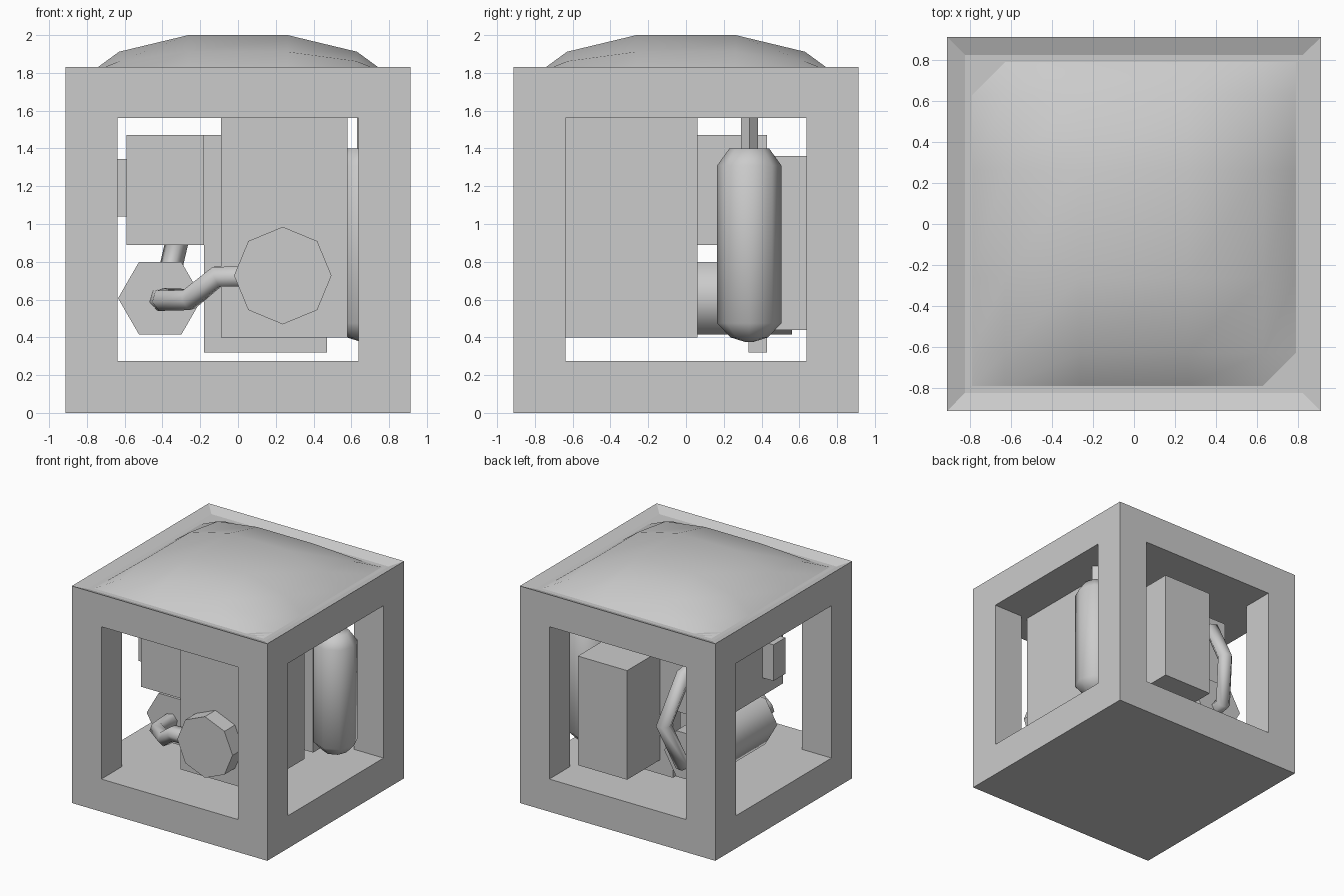
import bpy, bmesh, math
from mathutils import Matrix, Vector

if "Cube" in bpy.data.objects:
    bpy.data.objects.remove(bpy.data.objects["Cube"])


def finish(name, bm, smooth=None):
    bmesh.ops.recalc_face_normals(bm, faces=bm.faces)
    mesh = bpy.data.meshes.new(name)
    bm.to_mesh(mesh)
    bm.free()
    ob = bpy.data.objects.new(name, mesh)
    bpy.context.collection.objects.link(ob)
    bpy.ops.object.select_all(action='DESELECT')
    bpy.context.view_layer.objects.active = ob
    ob.select_set(True)
    if smooth:
        bpy.ops.object.shade_smooth_by_angle(angle=math.radians(smooth))
    return ob


def box_bm(lo, hi):
    bm = bmesh.new()
    bmesh.ops.create_cube(bm, size=1)
    lo, hi = Vector(lo), Vector(hi)
    for v in bm.verts:
        v.co = [(lo[i] + hi[i]) / 2 + v.co[i] * (hi[i] - lo[i]) for i in range(3)]
    return bm


def box(name, lo, hi):
    return finish(name, box_bm(lo, hi))


def lathe(name, profile, sides, loc, axis='Z', turn=0, smooth=None):
    """Closed turned solid from (radius, height) pairs."""
    bm = bmesh.new()
    rings = []
    for r, h in profile:
        ring = []
        for i in range(sides):
            a = turn + 2 * math.pi * i / sides
            ring.append(bm.verts.new((r * math.cos(a), r * math.sin(a), h)))
        rings.append(ring)
    for a, b in zip(rings, rings[1:]):
        for i in range(sides):
            j = (i + 1) % sides
            bm.faces.new((a[i], a[j], b[j], b[i]))
    bm.faces.new(rings[0])
    bm.faces.new(rings[-1])
    if axis == 'Y':
        bm.transform(Matrix.Rotation(-math.pi / 2, 4, 'X'))
    bm.transform(Matrix.Translation(loc))
    return finish(name, bm, smooth)


def pipe(name, points, radius):
    cu = bpy.data.curves.new(name, 'CURVE')
    cu.dimensions = '3D'
    cu.bevel_depth = radius
    cu.bevel_resolution = 1
    cu.use_fill_caps = True
    sp = cu.splines.new('POLY')
    sp.points.add(len(points) - 1)
    for p, co in zip(sp.points, points):
        p.co = (*co, 1)
    ob = bpy.data.objects.new(name, cu)
    bpy.context.collection.objects.link(ob)
    bpy.ops.object.select_all(action='DESELECT')
    bpy.context.view_layer.objects.active = ob
    ob.select_set(True)
    bpy.ops.object.convert(target='MESH')


# Outer frame: cube with a sunken bevelled top and two tunnels cut through it
W, H, IN = 0.912, 1.83, 0.637
bm = box_bm((-W, -W, 0), (W, W, H))
top = max(bm.faces, key=lambda f: f.calc_center_median().z)
bmesh.ops.inset_region(bm, faces=[top], thickness=0.122, depth=0)
for v in top.verts:
    v.co.z = 1.795
frame = finish("outer_frame", bm)
cutters = [box("cutter_x", (-2, -IN, 0.275), (2, IN, 1.56)),
           box("cutter_y", (-IN, -2, 0.275), (IN, 2, 1.56))]
for c in cutters:
    c.hide_render = True
    mod = frame.modifiers.new("opening", 'BOOLEAN')
    mod.operation, mod.solver, mod.object = 'DIFFERENCE', 'EXACT', c
bpy.ops.object.select_all(action='DESELECT')
bpy.context.view_layer.objects.active = frame
frame.select_set(True)
bpy.ops.object.convert(target='MESH')
for c in cutters:
    bpy.data.objects.remove(c)

# Bulged roof panel
steps = [(-0.79, 0), (-0.63, 0.57), (-0.263, 1), (0.263, 1), (0.63, 0.57), (0.79, 0)]
bm = bmesh.new()
grid = [[bm.verts.new((x, y, 1.795 + 0.205 * p * q)) for x, p in steps] for y, q in steps]
for r, s in zip(grid, grid[1:]):
    for i in range(len(steps) - 1):
        bm.faces.new((r[i], r[i + 1], s[i + 1], s[i]))
finish("roof_panel", bm, 60)

# Box-shaped machine parts
box("front_cabinet", (-0.09, -0.64, 0.40), (0.58, 0.06, 1.56))
box("middle_panel", (-0.18, 0.33, 0.32), (0.47, 0.43, 1.47))
box("back_cabinet", (-0.06, 0.42, 0.44), (0.40, 0.87, 1.36))
box("left_cabinet", (-0.59, -0.45, 0.89), (-0.18, 0.43, 1.47))
box("side_switch", (-0.69, -0.34, 1.04), (-0.58, -0.18, 1.345))

# Turned parts: front drum, lying cylinder, upright tank and its valve stem
lathe("front_drum", [(0.258, -0.78), (0.258, -0.60)], 8, (0.237, 0, 0.727), 'Y', math.pi / 2)
lathe("lying_cylinder", [(0.223, -0.31), (0.223, 0.56)], 6, (-0.412, 0, 0.607), 'Y', 0, 65)
lathe("tank", [(0.02, 0.375), (0.10, 0.40), (0.17, 0.475), (0.17, 1.31), (0.105, 1.40)],
      8, (0.675, 0.335, 0), smooth=65)
lathe("tank_stem", [(0.045, 1.38), (0.045, 1.58)], 4, (0.675, 0.335, 0))

# Connecting pipes
pipe("front_pipe", [(0.10, -0.70, 0.722), (-0.11, -0.70, 0.722), (-0.26, -0.60, 0.60),
                    (-0.40, -0.50, 0.60), (-0.41, -0.25, 0.60)], 0.063)
pipe("back_pipe", [(-0.41, 0.50, 0.58), (-0.40, 0.63, 0.58), (-0.32, 0.75, 0.92),
                   (-0.36, 0.55, 1.27), (-0.36, 0.38, 1.30)], 0.063)
